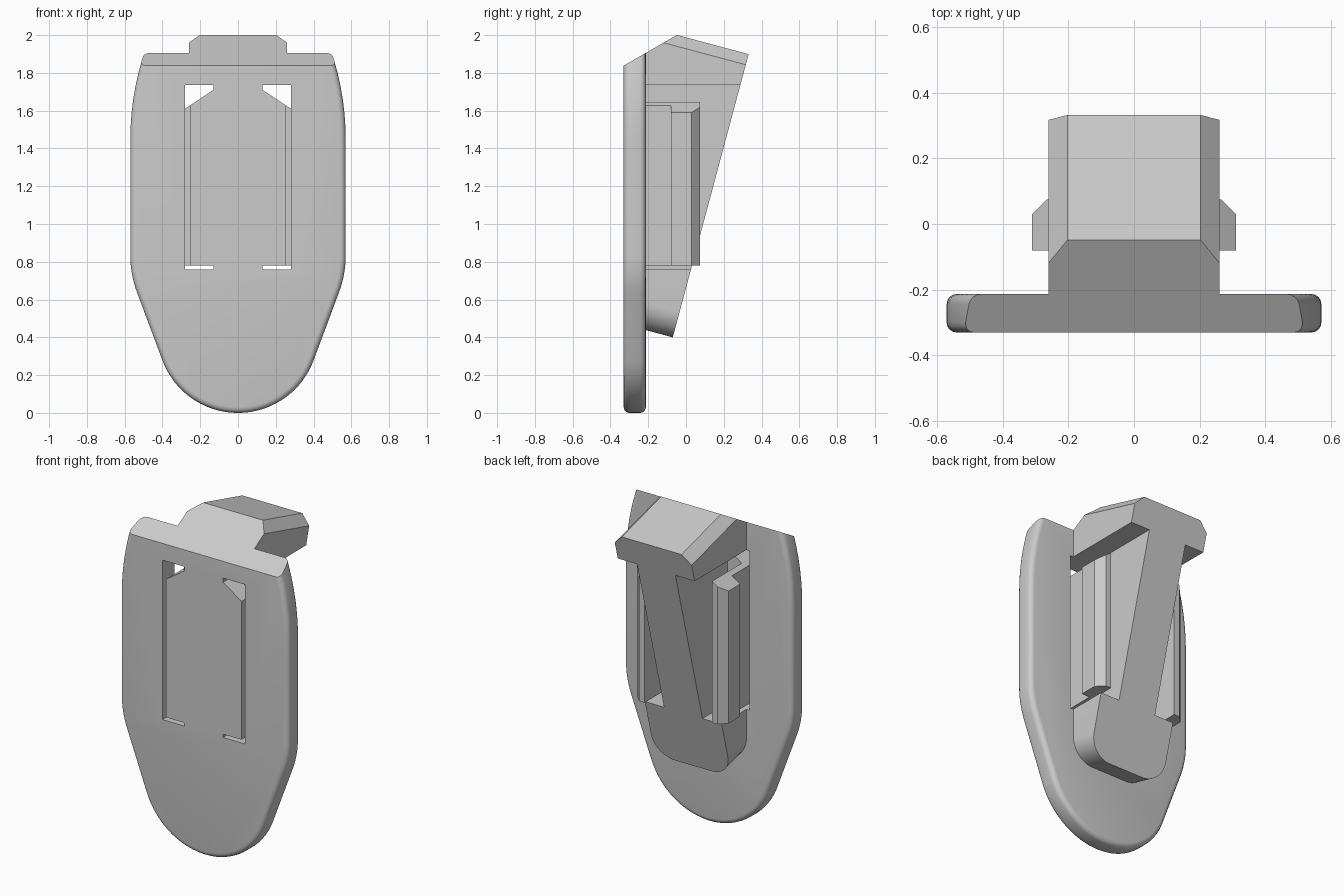
import bpy, bmesh
from math import sin, cos, tan, radians, sqrt
from mathutils import Vector

if "Cube" in bpy.data.objects:
    bpy.data.objects.remove(bpy.data.objects["Cube"], do_unlink=True)

GREY = (0.6, 0.6, 0.6, 1)
grey = bpy.data.materials.new("plain grey")
grey.use_nodes = True
grey.diffuse_color = GREY
grey.node_tree.nodes["Principled BSDF"].inputs["Base Color"].default_value = GREY

FRONT, BACK = -0.33, -0.213       # plate faces in y
WEB, SLOT = 0.13, 0.28            # inner and outer x of the side slots


def arc(cx, cy, r, start, end, steps):
    """Points on a circle, angles in degrees."""
    angles = [radians(start + (end - start) * i / steps) for i in range(steps + 1)]
    return [Vector((cx + r * cos(a), cy + r * sin(a))) for a in angles]


def mirrored(half):
    """Close a right-hand half outline with its mirror image."""
    return half + [Vector((-p.x, p.y)) for p in reversed(half) if p.x > 1e-5]


def prism(points, place, sweep):
    """Extrude a flat outline, placed in space, along a vector."""
    bm = bmesh.new()
    face = bm.faces.new([bm.verts.new(place(p)) for p in points])
    new = bmesh.ops.extrude_face_region(bm, geom=[face], use_keep_orig=True)["geom"]
    bmesh.ops.translate(bm, vec=sweep, verts=[g for g in new if isinstance(g, bmesh.types.BMVert)])
    bmesh.ops.recalc_face_normals(bm, faces=bm.faces)
    return bm


def slice_off(bm, point, normal):
    """Cut away the side the normal points to and cap the opening."""
    cut = bmesh.ops.bisect_plane(bm, geom=bm.verts[:] + bm.edges[:] + bm.faces[:], dist=1e-5,
                                 plane_co=point, plane_no=normal, clear_outer=True)["geom_cut"]
    edges = [g for g in cut if isinstance(g, bmesh.types.BMEdge)]
    bmesh.ops.contextual_create(bm, geom=edges)
    bmesh.ops.recalc_face_normals(bm, faces=bm.faces)


def finish(name, bm):
    mesh = bpy.data.meshes.new(name)
    bm.to_mesh(mesh)
    bm.free()
    mesh.materials.append(grey)
    ob = bpy.data.objects.new(name, mesh)
    bpy.context.collection.objects.link(ob)
    return ob


def activate(ob):
    bpy.ops.object.select_all(action="DESELECT")
    ob.select_set(True)
    bpy.context.view_layer.objects.active = ob


def cut_slots(ob):
    """Cut the two tall side slots through a part."""
    for side in (-1, 1):
        bm = bmesh.new()
        bmesh.ops.create_cube(bm, size=1)
        bmesh.ops.scale(bm, vec=(SLOT - WEB, 1.2, 1.735 - 0.76), verts=bm.verts)
        bmesh.ops.translate(bm, vec=(side * (WEB + SLOT) / 2, 0, (1.735 + 0.76) / 2), verts=bm.verts)
        cutter = finish("slot_cutter", bm)
        cutter.hide_render = True
        mod = ob.modifiers.new("slot", "BOOLEAN")
        mod.operation, mod.solver, mod.object = "DIFFERENCE", "EXACT", cutter
        activate(ob)
        bpy.ops.object.modifier_apply(modifier=mod.name)
        bpy.data.objects.remove(cutter, do_unlink=True)


# Sloping plane shared by the top of the plate and the block
slope_point, slope_normal = Vector((0, FRONT, 1.838)), Vector((0, -0.5, 0.866))

# Shield-shaped plate with rounded rims
taper, r_tip, r_side, half_width = 20.5, 0.427, 0.55, 0.57
half = arc(0, r_tip, r_tip, -90, -taper, 20)
half += arc(half_width - r_side, 0.832, r_side, -taper, 0, 8)
r_top = 1.455
half += [Vector((half_width - r_top + sqrt(r_top ** 2 - dz ** 2), 1.45 + dz))
         for dz in [0.07 * i for i in range(11)]]
bm = prism(mirrored(half), lambda p: Vector((p.x, FRONT, p.y)), Vector((0, BACK - FRONT, 0)))
rims = [e for e in bm.edges if abs(e.verts[0].co.y - e.verts[1].co.y) < 1e-5]
bmesh.ops.bevel(bm, geom=rims, offset=0.03, segments=4, profile=0.5, affect="EDGES")
slice_off(bm, slope_point, slope_normal)
plate = finish("plate", bm)
cut_slots(plate)
activate(plate)
bpy.ops.object.shade_smooth_by_angle(angle=radians(28))

# Leaning block on the back, swept square to its tilted rear face
tilt = radians(15)
up, out = Vector((0, sin(tilt), cos(tilt))), Vector((0, cos(tilt), -sin(tilt)))
base, height, wide, chamfer, r_foot = Vector((0, -0.07, 0.40)), 1.552, 0.26, 0.058, 0.14
half = arc(wide - r_foot, r_foot, r_foot, -90, 0, 12)
half += [Vector((wide, height - chamfer)), Vector((wide - chamfer, height))]
bm = prism(mirrored(half), lambda p: base + Vector((p.x, 0, 0)) + up * p.y, out * -0.8)
slice_off(bm, Vector((0, BACK, 0)), Vector((0, -1, 0)))
slice_off(bm, slope_point, slope_normal)
block = finish("leaning_block", bm)
cut_slots(block)
activate(block)
bpy.ops.object.shade_smooth_by_angle(angle=radians(28))

# Springy side arms with outward hooks and sloping tops
section = [(WEB, FRONT), (0.255, FRONT), (0.255, -0.08), (0.31, -0.08), (0.31, 0.03),
           (0.265, 0.075), (0.228, 0.075), (0.228, BACK), (WEB, BACK)]
for side, name in ((1, "left_hook_arm"), (-1, "right_hook_arm")):
    bm = prism([Vector(p) for p in section],
               lambda p: Vector((side * p.x, p.y, 0.78)), Vector((0, 0, 1)))
    for v in bm.verts:
        if v.co.z > 1:
            v.co.z = 1.71 - (abs(v.co.x) - WEB) * 0.667
    finish(name, bm)
